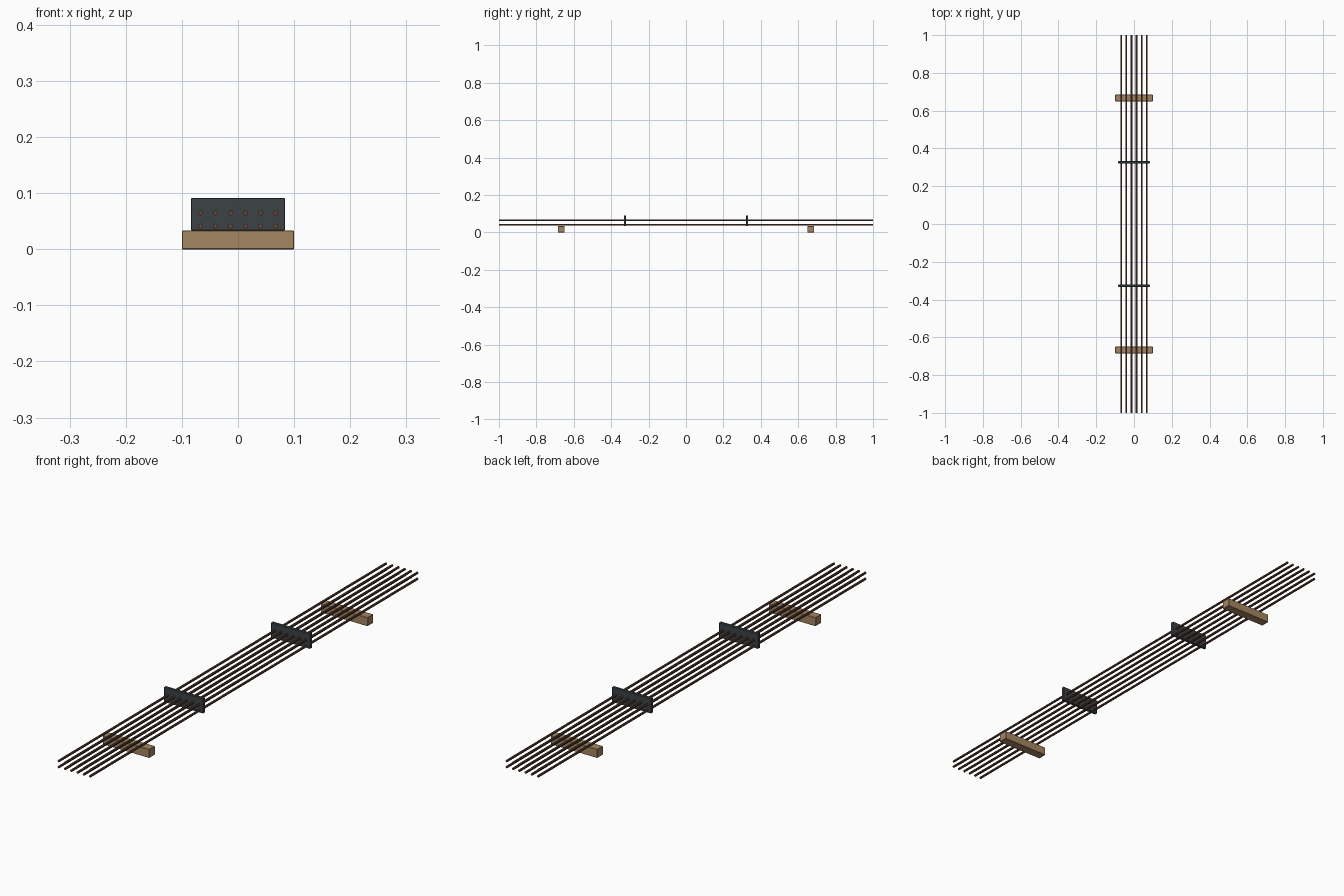
import bpy

if "Cube" in bpy.data.objects:
    bpy.data.objects.remove(bpy.data.objects["Cube"])

def material(name, rgb):
    m = bpy.data.materials.new(name)
    m.diffuse_color = (*rgb, 1)
    m.use_nodes = True
    m.node_tree.nodes["Principled BSDF"].inputs["Base Color"].default_value = m.diffuse_color
    return m

wood = material("wood", (0.38, 0.24, 0.12))
rust = material("rusty_steel", (0.13, 0.06, 0.04))
dark = material("dark_steel", (0.045, 0.055, 0.06))

def box(name, loc, size, mat, bevel):
    bpy.ops.mesh.primitive_cube_add(size=1, location=loc)
    o = bpy.context.object
    o.name = name
    o.scale = size
    bpy.ops.object.transform_apply(location=False, rotation=False, scale=True)
    b = o.modifiers.new("edge", 'BEVEL')
    b.width, b.segments = bevel, 1
    o.data.materials.append(mat)

def rod(name, x, z):
    bpy.ops.mesh.primitive_cylinder_add(vertices=10, radius=0.0045, depth=2,
                                        location=(x, 0, z), rotation=(1.570796, 0, 0))
    o = bpy.context.object
    o.name = name
    o.data.materials.append(rust)
    bpy.ops.object.shade_smooth_by_angle()

# two layers of six long bars
for row, z in enumerate((0.0413, 0.0645)):
    for i in range(6):
        rod(f"bar_{row}_{i}", (i - 2.5) * 0.0268, z)

# timber bearers and spacer plates, front and back
for side, s in (("front", -1), ("back", 1)):
    box(f"bearer_{side}", (0, s * 0.667, 0.0168), (0.2, 0.0355, 0.0336), wood, 0.0015)
    box(f"spacer_plate_{side}", (0, s * 0.327, 0.0625), (0.167, 0.0115, 0.058), dark, 0.001)
